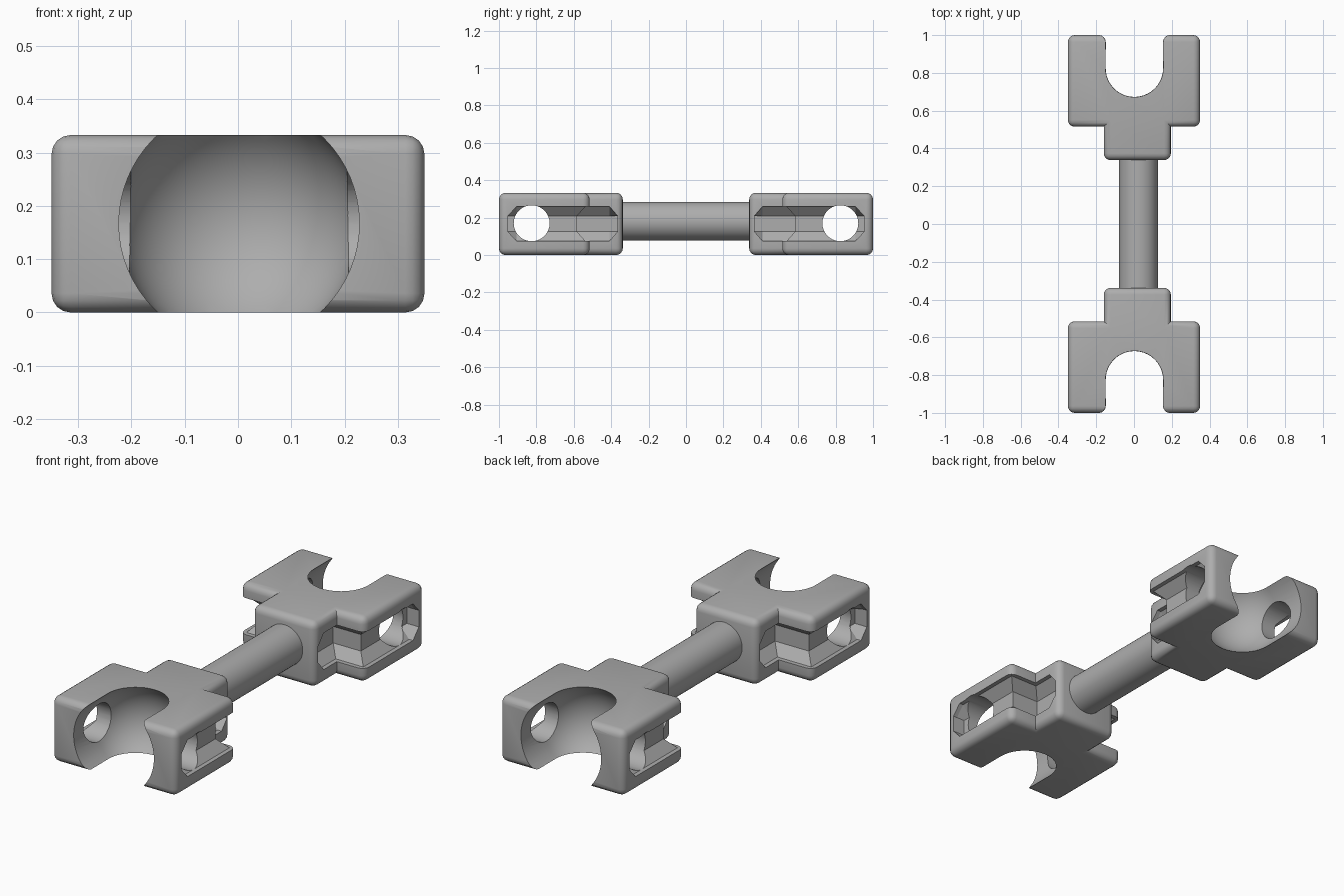
import bpy, bmesh, math
from mathutils import Vector, Matrix

if "Cube" in bpy.data.objects:
    bpy.data.objects.remove(bpy.data.objects["Cube"], do_unlink=True)

HEIGHT, MID = 0.333, 0.167
ARM, NECK_L, NECK_R = 0.35, -0.16, 0.195
TIP, BACK, NECK_END = 1.0, 0.515, 0.338
BALL_Y = 0.825

grey = bpy.data.materials.new("plain_grey")
grey.use_nodes = True
colour = (0.42, 0.42, 0.42, 1)
grey.diffuse_color = colour
grey.node_tree.nodes["Principled BSDF"].inputs["Base Color"].default_value = colour


def make(name, bm):
    bmesh.ops.recalc_face_normals(bm, faces=bm.faces)
    mesh = bpy.data.meshes.new(name)
    bm.to_mesh(mesh)
    bm.free()
    mesh.materials.append(grey)
    obj = bpy.data.objects.new(name, mesh)
    bpy.context.collection.objects.link(obj)
    return obj


def activate(obj):
    bpy.ops.object.select_all(action='DESELECT')
    obj.select_set(True)
    bpy.context.view_layer.objects.active = obj


def cut(obj, cutter):
    mod = obj.modifiers.new("cut", 'BOOLEAN')
    mod.operation, mod.solver, mod.object = 'DIFFERENCE', 'EXACT', cutter
    activate(obj)
    bpy.ops.object.modifier_apply(modifier=mod.name)
    bpy.data.objects.remove(cutter, do_unlink=True)


# T-shaped clamp body with rounded outer edges
def clamp_body():
    bm = bmesh.new()
    outline = [(-ARM, TIP), (-ARM, BACK), (NECK_L, BACK), (NECK_L, NECK_END),
               (NECK_R, NECK_END), (NECK_R, BACK), (ARM, BACK), (ARM, TIP)]
    face = bm.faces.new([bm.verts.new((x, y, 0)) for x, y in outline])
    ext = bmesh.ops.extrude_face_region(bm, geom=[face])
    top = [v for v in ext["geom"] if isinstance(v, bmesh.types.BMVert)]
    bmesh.ops.translate(bm, verts=top, vec=(0, 0, HEIGHT))
    bmesh.ops.recalc_face_normals(bm, faces=bm.faces)

    def inner_corner(e):
        a, b = e.verts
        return (abs(a.co.z - b.co.z) > 0.1 and abs(a.co.y - BACK) < 0.01
                and abs(a.co.x) < 0.3)
    edges = [e for e in bm.edges if not inner_corner(e)]
    bmesh.ops.bevel(bm, geom=edges, offset=0.036, segments=4, profile=0.5,
                    affect='EDGES', clamp_overlap=True)
    return make("clamp", bm)


# Ball socket, drawn out through the open mouth
def socket_cutter():
    bm = bmesh.new()
    bmesh.ops.create_uvsphere(bm, u_segments=64, v_segments=32, radius=0.226,
                              matrix=Matrix.Rotation(math.pi / 2, 4, 'X'))
    for v in bm.verts:
        v.co += Vector((0.002, BALL_Y + (0.5 if v.co.y > 0.001 else 0), MID))
    return make("socket_cutter", bm)


# Cross hole through both arms
def hole_cutter():
    bm = bmesh.new()
    place = Matrix.Translation((0, BALL_Y, 0.17)) @ Matrix.Rotation(math.pi / 2, 4, 'Y')
    bmesh.ops.create_cone(bm, cap_ends=True, segments=48, radius1=0.096,
                          radius2=0.096, depth=1, matrix=place)
    return make("hole_cutter", bm)


# Tie channel that follows the arm, the step and the neck
def channel_cutter(side, neck):
    half, flat = 0.093, 0.042
    section = [(0.06, -half), (-0.022, -half), (-0.068, -flat),
               (-0.068, flat), (-0.022, half), (0.06, half)]
    # path point, mitre direction, height limit
    path = [((ARM, 0.952), (1, 0), flat), ((ARM, 0.905), (1, 0), half),
            ((ARM, BACK), (1, -1), half), ((neck, BACK), (1, -1), half),
            ((neck, 0.41), (1, 0), half), ((neck, 0.366), (1, 0), flat)]
    bm = bmesh.new()
    rings = []
    for (x, y), (mx, my), limit in path:
        rings.append([bm.verts.new((side * (x + d * mx), y + d * my,
                                    MID + max(-limit, min(limit, h))))
                      for d, h in section])
    n = len(section)
    for a, b in zip(rings, rings[1:]):
        for i in range(n):
            j = (i + 1) % n
            bm.faces.new((a[i], a[j], b[j], b[i]))
    bm.faces.new(rings[0])
    bm.faces.new(rings[-1])
    return make("channel_cutter", bm)


clamp = clamp_body()
for cutter in (channel_cutter(1, NECK_R), channel_cutter(-1, -NECK_L),
               socket_cutter(), hole_cutter()):
    cut(clamp, cutter)

# Matching clamp at the other end
mirror = clamp.modifiers.new("mirror", 'MIRROR')
mirror.use_axis = (False, True, False)
mirror.use_mirror_merge = False
activate(clamp)
bpy.ops.object.modifier_apply(modifier=mirror.name)

# Round rod joining the clamps
bm = bmesh.new()
bmesh.ops.create_cone(bm, cap_ends=True, segments=48, radius1=0.103, radius2=0.103,
                      depth=0.74, matrix=Matrix.Translation((0.024, 0, 0.181))
                      @ Matrix.Rotation(math.pi / 2, 4, 'X'))
rod = make("rod", bm)

for obj in (clamp, rod):
    activate(obj)
    bpy.ops.object.shade_smooth_by_angle(angle=math.radians(30))
